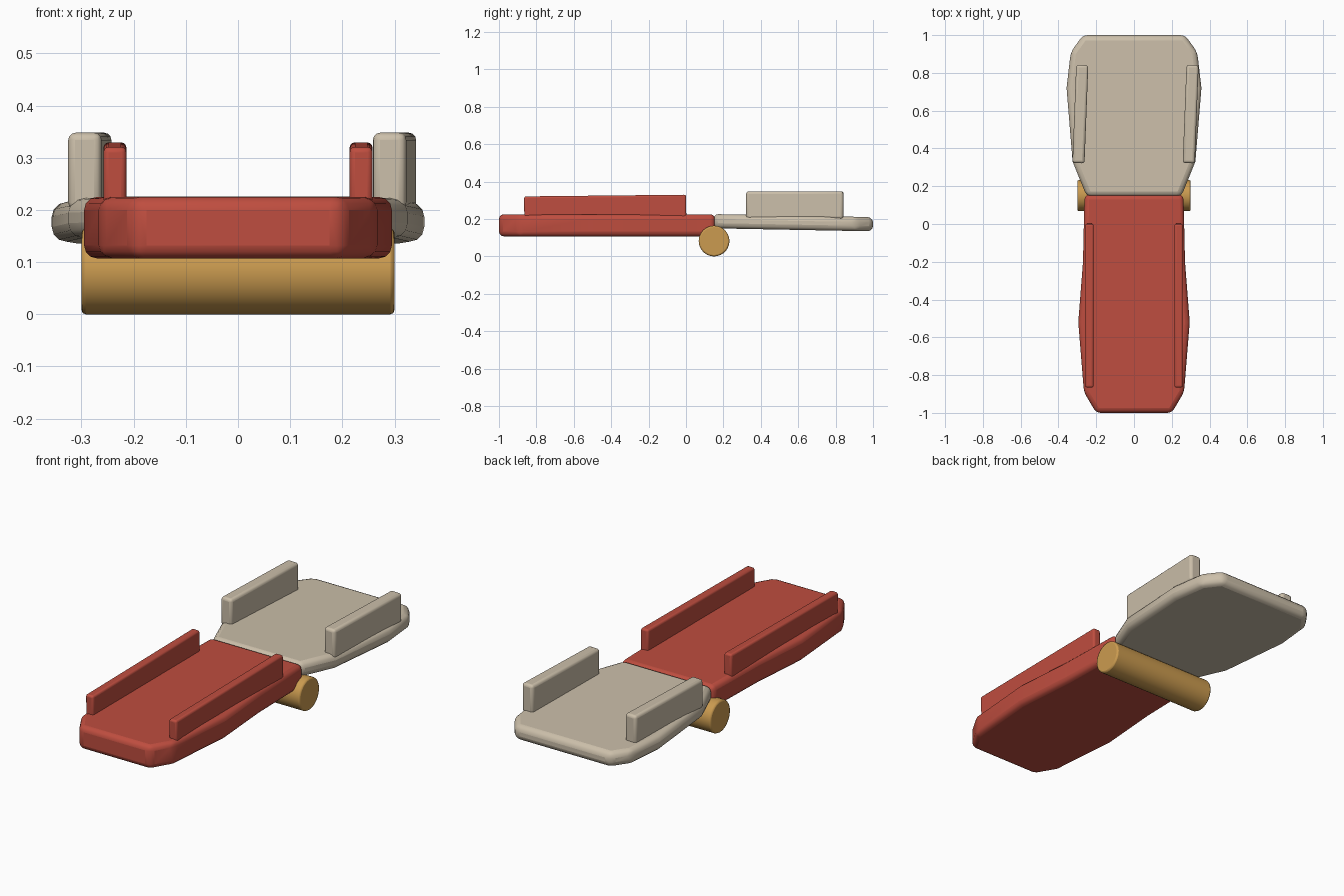
import bpy, bmesh, math
from mathutils import Matrix, Vector

cube = bpy.data.objects.get("Cube")
if cube:
    bpy.data.objects.remove(cube, do_unlink=True)


def material(name, rgb):
    m = bpy.data.materials.new(name)
    m.use_nodes = True
    m.diffuse_color = (*rgb, 1)
    m.node_tree.nodes["Principled BSDF"].inputs["Base Color"].default_value = (*rgb, 1)
    return m


RED = material("brick red", (0.52, 0.075, 0.05))
CREAM = material("warm cream", (0.6, 0.52, 0.4))
GOLD = material("ochre", (0.6, 0.33, 0.08))


def finish(name, bm, mat, bevel, segments=3):
    """Turn a bmesh into an object with softened edges."""
    bmesh.ops.recalc_face_normals(bm, faces=bm.faces)
    mesh = bpy.data.meshes.new(name)
    bm.to_mesh(mesh)
    bm.free()
    mesh.materials.append(mat)
    ob = bpy.data.objects.new(name, mesh)
    bpy.context.collection.objects.link(ob)
    mod = ob.modifiers.new("soft_edges", "BEVEL")
    mod.width = bevel
    mod.segments = segments
    mod.limit_method = "ANGLE"
    mod.angle_limit = math.radians(25)
    bpy.ops.object.select_all(action="DESELECT")
    ob.select_set(True)
    bpy.context.view_layer.objects.active = ob
    bpy.ops.object.shade_smooth_by_angle(angle=math.radians(35))
    return ob


def deck(name, half_outline, bottom, top, slope, mat, bevel):
    """Extrude a mirrored outline into a slab, tilted along y."""
    outline = half_outline + [(-x, y) for x, y in reversed(half_outline)]
    bm = bmesh.new()
    face = bm.faces.new([bm.verts.new((x, y, bottom)) for x, y in outline])
    out = bmesh.ops.extrude_face_region(bm, geom=[face])
    upper = [v for v in out["geom"] if isinstance(v, bmesh.types.BMVert)]
    bmesh.ops.translate(bm, verts=upper, vec=(0, 0, top - bottom))
    for v in bm.verts:
        v.co.z += slope * (v.co.y - half_outline[0][1])
    return finish(name, bm, mat, bevel)


def rail(name, center, size, mat, bevel, pitch=0, yaw=0):
    bm = bmesh.new()
    turn = Matrix.Rotation(yaw, 4, "Z") @ Matrix.Rotation(pitch, 4, "X")
    place = Matrix.Translation(center) @ turn @ Matrix.Diagonal((*size, 1))
    bmesh.ops.create_cube(bm, size=1, matrix=place)
    return finish(name, bm, mat, bevel)


# Long front deck
deck("front_deck",
     [(0.2, -1), (0.265, -0.89), (0.295, -0.52), (0.27, -0.2), (0.262, 0.155)],
     0.107, 0.225, 0, RED, 0.025)

# Wider rear deck, dropping slightly towards the back
deck("rear_deck",
     [(0.25, 0.145), (0.325, 0.33), (0.357, 0.72), (0.335, 0.91), (0.27, 1)],
     0.15, 0.226, -0.019, CREAM, 0.028)

# Side rails on both decks
for side, sign in (("left", 1), ("right", -1)):
    rail(f"front_rail_{side}", (sign * 0.236, -0.432, 0.262), (0.044, 0.866, 0.126),
         RED, 0.01, pitch=math.radians(0.6))
    rail(f"rear_rail_{side}", (sign * 0.292 + 0.008, 0.582, 0.274), (0.064, 0.52, 0.148),
         CREAM, 0.014, yaw=math.radians(-2.2))

# Hinge roller under the joint
bm = bmesh.new()
axis = Matrix.Translation((0, 0.15, 0.082)) @ Matrix.Rotation(math.pi / 2, 4, "Y")
bmesh.ops.create_cone(bm, cap_ends=True, segments=40, radius1=0.082, radius2=0.082,
                      depth=0.6, matrix=axis)
finish("hinge_roller", bm, GOLD, 0.008, 2)
